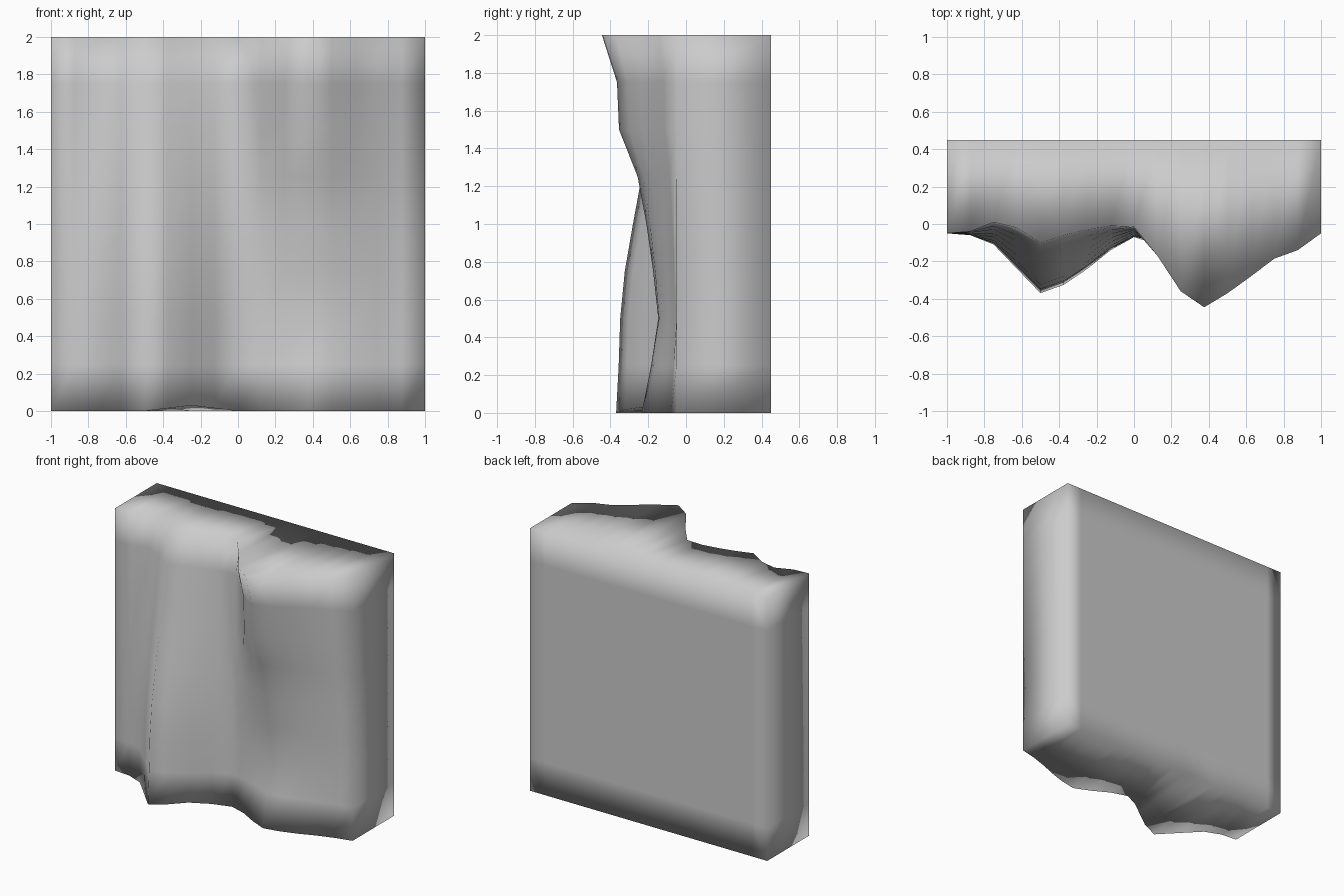
import bpy, bmesh

if "Cube" in bpy.data.objects:
    bpy.data.objects.remove(bpy.data.objects["Cube"])

# Front relief: y along the top and bottom edges, at 17 even steps in x
TOP = [-.05, -.04, .01, -.02, -.10, -.06, -.03, -.01, -.015,
       -.17, -.36, -.445, -.37, -.28, -.185, -.14, -.05]
BOTTOM = [-.05, -.06, -.11, -.24, -.37, -.325, -.24, -.14, -.07,
          -.11, -.18, -.235, -.21, -.17, -.12, -.08, -.05]
# Per row (bottom to top): how far each half has blended to the top profile
LEFT = [0, .05, .08, .17, .33, .5, .67, .82, 1]
RIGHT = [0, -.24, -.42, -.29, -.12, .1, .57, .62, 1]
NX, NZ, BACK = 17, 9, .45


def relief(i, k):
    w = LEFT[k] if i <= 8 else RIGHT[k]
    return BOTTOM[i] + (TOP[i] - BOTTOM[i]) * w


def grid(bm, depth):
    return [[bm.verts.new((-1 + i / 8, depth(i, k), k / 4))
             for k in range(NZ)] for i in range(NX)]


bm = bmesh.new()
front = grid(bm, relief)
back = grid(bm, lambda i, k: BACK)

# Rock face and flat back
for g in (front, back):
    for i in range(NX - 1):
        for k in range(NZ - 1):
            bm.faces.new((g[i][k], g[i + 1][k], g[i + 1][k + 1], g[i][k + 1]))

# Underside and top
for k in (0, NZ - 1):
    for i in range(NX - 1):
        bm.faces.new((front[i][k], front[i + 1][k], back[i + 1][k], back[i][k]))

# Left and right ends
for i in (0, NX - 1):
    for k in range(NZ - 1):
        bm.faces.new((front[i][k], front[i][k + 1], back[i][k + 1], back[i][k]))

# Slightly raised lip under the left ridge
for i, lift in ((5, .015), (6, .03), (7, .015)):
    front[i][0].co.z = lift

bmesh.ops.recalc_face_normals(bm, faces=bm.faces)
for f in bm.faces:
    f.smooth = True
mesh = bpy.data.meshes.new("cliff_block")
bm.to_mesh(mesh)
bm.free()
bpy.context.collection.objects.link(bpy.data.objects.new("cliff_block", mesh))
